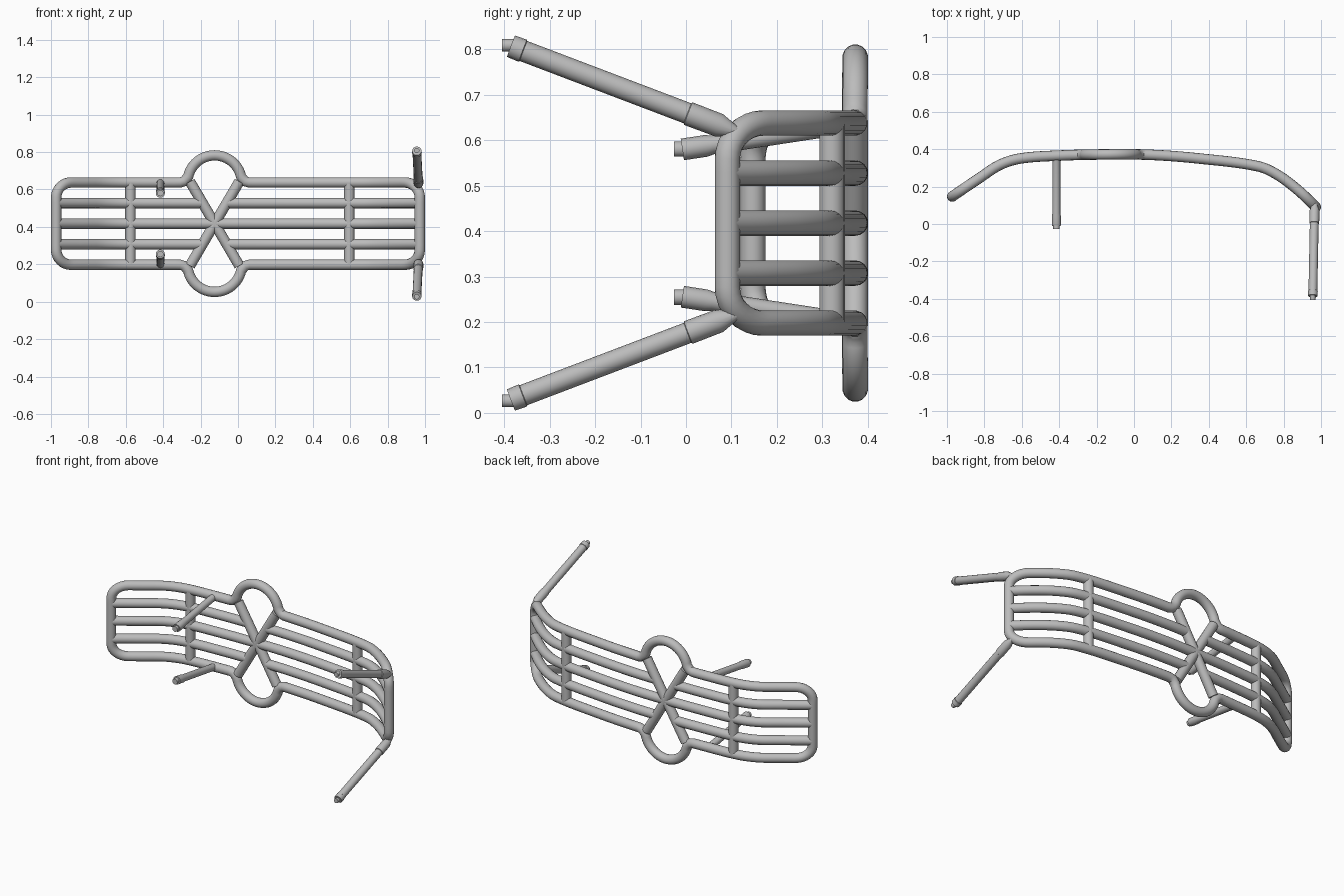
import bpy
from math import sin, cos, radians, ceil
from mathutils import Vector

cube = bpy.data.objects.get("Cube")
if cube:
    bpy.data.objects.remove(cube, do_unlink=True)

steel = bpy.data.materials.new("grey steel")
steel.use_nodes = True
GREY = (0.5, 0.5, 0.5, 1)
steel.diffuse_color = GREY
steel.node_tree.nodes["Principled BSDF"].inputs["Base Color"].default_value = GREY

R = 0.028                      # tube radius
MID = 0.4175                   # height of the mirror plane
HALF = 0.22                    # half height of the frame
XL, XR, XC = -0.972, 0.972, -0.125
# plan curve of the bent guard (x, y)
BEND = [(-1.06, 0.085), (-0.972, 0.147), (-0.82, 0.25), (-0.72, 0.315), (-0.61, 0.35),
        (-0.395, 0.366), (-0.155, 0.372), (0.085, 0.370), (0.35, 0.35), (0.67, 0.307),
        (0.78, 0.255), (0.89, 0.17), (0.973, 0.09), (1.05, 0.02)]


def bend_y(x):
    """Smooth depth of the guard at x."""
    i = 1
    while i < len(BEND) - 3 and x > BEND[i + 1][0]:
        i += 1
    (xa, ya), (xb, yb), (xc, yc), (xd, yd) = BEND[i - 1:i + 3]
    h = xc - xb
    t = (x - xb) / h
    mb, mc = (yc - ya) / (xc - xa) * h, (yd - yb) / (xd - xb) * h
    return ((2 * t**3 - 3 * t**2 + 1) * yb + (t**3 - 2 * t**2 + t) * mb
            + (3 * t**2 - 2 * t**3) * yc + (t**3 - t**2) * mc)


def tube(name, points, radii=None, closed=False):
    """Round tube along points, with an optional radius for each point."""
    curve = bpy.data.curves.new(name, 'CURVE')
    curve.dimensions = '3D'
    curve.bevel_depth = 1.0
    curve.bevel_resolution = 6
    curve.use_fill_caps = True
    spline = curve.splines.new('POLY')
    spline.points.add(len(points) - 1)
    for i, p in enumerate(points):
        spline.points[i].co = (*p, 1)
        spline.points[i].radius = radii[i] if radii else R
    spline.use_cyclic_u = closed
    obj = bpy.data.objects.new(name, curve)
    bpy.context.collection.objects.link(obj)
    bpy.ops.object.select_all(action='DESELECT')
    obj.select_set(True)
    bpy.context.view_layer.objects.active = obj
    bpy.ops.object.convert(target='MESH')
    obj = bpy.context.view_layer.objects.active
    obj.data.materials.clear()
    obj.data.materials.append(steel)
    bpy.ops.object.shade_smooth_by_angle(angle=radians(40))
    return obj


def on_bend(flat, closed=False):
    """Resample a flat (x, z) path and lay it on the bent surface."""
    out = []
    for a, b in zip(flat, flat[1:] + (flat[:1] if closed else [])):
        n = max(1, ceil((Vector(b) - Vector(a)).length / 0.03))
        for k in range(n):
            x = a[0] + (b[0] - a[0]) * k / n
            out.append((x, bend_y(x), a[1] + (b[1] - a[1]) * k / n))
    if not closed:
        out.append((flat[-1][0], bend_y(flat[-1][0]), flat[-1][1]))
    return out


def arc(cx, cz, r, start, end, n):
    angles = [radians(start + (end - start) * i / n) for i in range(n + 1)]
    return [(cx + r * cos(a), cz + r * sin(a)) for a in angles]


# Outer frame: rounded ends with a round arch above and below the crossing
CORNER, ARCH = 0.08, 0.145
top = MID + HALF
upper = arc(XL + CORNER, top - CORNER, CORNER, 180, 90, 8)
upper += [(XC - ARCH - 0.04, top), (XC - ARCH - 0.018, top + 0.006)]
upper += arc(XC, top, ARCH, 168, 12, 24)
upper += [(XC + ARCH + 0.018, top + 0.006), (XC + ARCH + 0.04, top)]
upper += arc(XR - CORNER, top - CORNER, CORNER, 90, 0, 8)
lower = [(x, 2 * MID - z) for x, z in reversed(upper)]
tube("outer_frame", on_bend(upper + lower, True), closed=True)

# Crossing diagonals
for name, s in (("rising_diagonal", 1), ("falling_diagonal", -1)):
    tube(name, on_bend([(XC - 0.132, MID - s * (HALF + 0.005)),
                        (XC + 0.132, MID + s * (HALF + 0.005))]))

# Horizontal bars, the outer two broken at the crossing
tube("middle_bar", on_bend([(XL, MID), (XR, MID)]))
for level, z in (("upper", MID + HALF / 2), ("lower", MID - HALF / 2)):
    tube(level + "_bar_right", on_bend([(XL, z), (XC - 0.066, z)]))
    tube(level + "_bar_left", on_bend([(XC + 0.066, z), (XR, z)]))

# Upright posts
for name, x in (("post_right", -0.575), ("post_left", 0.595)):
    tube(name, on_bend([(x, MID - HALF), (x, MID + HALF)]))


def strut(name, x0, x1, y0, h0, y1, h1, sign, stations):
    """Straight strut; stations give the fraction along it and the radius."""
    a = Vector((x0, y0, MID + sign * h0))
    b = Vector((x1, y1, MID + sign * h1))
    tube(name, [a.lerp(b, t) for t, r in stations], [r for t, r in stations])


def pin(name, x, y0, y1, h, sign, r):
    tube(name, [(x, y0, MID + sign * h), (x, y1, MID + sign * h)], [r, r])


# Mounting struts, mirrored above and below
for level, s in (("upper", 1), ("lower", -1)):
    strut("long_strut_" + level, 0.966, 0.956, 0.115, 0.199, -0.385, 0.389, s,
          [(0, 0.010), (0.085, 0.026), (0.22, 0.0265), (0.223, 0.0235),
           (0.945, 0.0235), (0.948, 0.026), (1, 0.025)])
    pin("long_strut_pin_" + level, 0.956, -0.36, -0.405, 0.391, s, 0.014)
    strut("short_strut_" + level, -0.415, -0.415, 0.36, 0.218, -0.008, 0.162, s,
          [(0, 0.021), (0.82, 0.021), (0.86, 0.024), (1, 0.024)])
    pin("short_strut_pin_" + level, -0.415, 0.02, -0.026, 0.163, s, 0.017)
